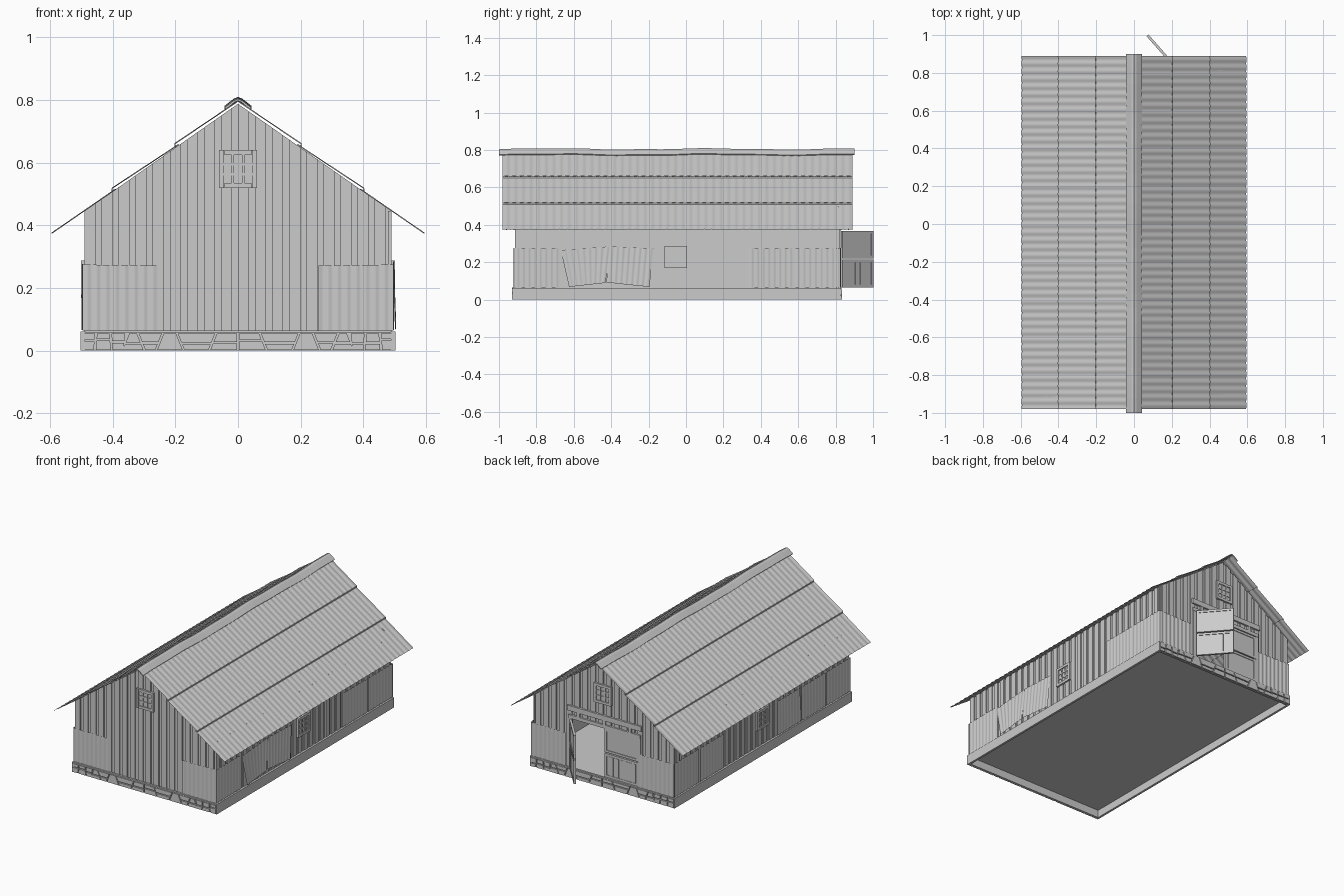
import bpy, bmesh, math, random
from mathutils import Vector, Matrix

if "Cube" in bpy.data.objects:
    bpy.data.objects.remove(bpy.data.objects["Cube"])

random.seed(4)
YF, YB, XW = -0.915, 0.82, 0.49          # wall planes


def finish(name, bm, matrix=None, thick=0, smooth=False):
    bmesh.ops.recalc_face_normals(bm, faces=bm.faces)
    me = bpy.data.meshes.new(name)
    bm.to_mesh(me)
    bm.free()
    ob = bpy.data.objects.new(name, me)
    bpy.context.collection.objects.link(ob)
    if matrix:
        ob.matrix_world = matrix
    if thick:
        m = ob.modifiers.new("thickness", 'SOLIDIFY')
        m.thickness, m.offset = thick, 0
    if smooth:
        for p in me.polygons:
            p.use_smooth = True
    return ob


def prism(bm, pts, d):
    """Extrude a closed polygon of 3D points along vector d."""
    d = Vector(d)
    a = [bm.verts.new(p) for p in pts]
    b = [bm.verts.new(Vector(p) + d) for p in pts]
    bm.faces.new(a)
    bm.faces.new(b[::-1])
    n = len(a)
    for i in range(n):
        bm.faces.new((a[i], b[i], b[(i + 1) % n], a[(i + 1) % n]))


def box(bm, x0, x1, y0, y1, z0, z1):
    prism(bm, [(x0, y0, z0), (x1, y0, z0), (x1, y0, z1), (x0, y0, z1)], (0, y1 - y0, 0))


def sheet(name, corners, waves, amp, out):
    """Thin corrugated sheet between corners (top a, top b, bottom b, bottom a), facing out."""
    a, b, c, d = map(Vector, corners)
    nrm = (b - a).cross(d - a).normalized()
    bm = bmesh.new()
    prev = None
    n = waves * 8
    for i in range(n + 1):
        t = i / n
        off = nrm * amp * math.cos(t * waves * 2 * math.pi)
        cur = (bm.verts.new(a.lerp(b, t) + off), bm.verts.new(d.lerp(c, t) + off))
        if prev:
            bm.faces.new((prev[0], cur[0], cur[1], prev[1]))
        prev = cur
    ob = finish(name, bm, smooth=True)
    if ob.data.polygons[0].normal.dot(Vector(out)) < 0:
        ob.data.flip_normals()
    return ob


def roof_z(x):
    return 0.788 - 0.699 * abs(x)


# Hollow foundation: raised floor, side sills, end plinths with a ledge
bm = bmesh.new()
box(bm, -0.49, 0.49, -0.912, 0.814, 0.048, 0.056)
for s in (-1, 1):
    box(bm, s * 0.488, s * 0.502, -0.928, 0.83, 0, 0.062)
for y in (-0.922, 0.812):
    box(bm, -0.488, 0.488, y, y + 0.012, 0, 0.058)
for y in (-0.929, 0.819):
    box(bm, -0.488, 0.488, y, y + 0.012, 0.056, 0.064)
finish("foundation", bm)

# Irregular stones along both gable ends
bm = bmesh.new()
edges = [0.0, 0.08, 0.185, 0.25, 0.31, 0.36, 0.405, 0.455, 0.5]
g = 0.003
for y, d in ((-0.92, -0.011), (0.822, 0.011)):
    for s in (-1, 1):
        for i in range(8):
            x0, x1 = edges[i] + g, edges[i + 1] - g
            k0 = 0 if i == 0 else 0.012 * (-1) ** i
            k1 = 0 if i == 7 else 0.012 * (-1) ** (i + 1)
            if i > 4:                       # squarer stones near the corners
                k0, k1 = k0 * 0.2, k1 * 0.2
            m = random.uniform(0.022, 0.036)
            rows = [(0.002, m - g), (m + g, 0.055)] if i != 2 else [(0.002, 0.055)]
            for z0, z1 in rows:
                f = lambda x, k, z: (s * (x + k * (z / 0.03 - 1)), y, z)
                prism(bm, [f(x0, k0, z0), f(x1, k1, z0), f(x1, k1, z1), f(x0, k0, z1)], (0, d, 0))
finish("foundation_stones", bm)


def boards(start, end, pairs):
    """Wide boards alternating with narrow recessed ones: (from, to, depth)."""
    w = (end - start) / pairs
    for i in range(pairs):
        a = start + i * w
        yield a, a + 0.65 * w, 0
        yield a + 0.65 * w, a + w, 0.007


# Gable walls of vertical boards; the back leaves a doorway
for name, y, s in (("front_wall_boards", YF, 1), ("back_wall_boards", YB, -1)):
    bm = bmesh.new()
    for x0, x1, dep in boards(-XW, XW, 18):
        door = s < 0 and -0.25 < (x0 + x1) / 2 < 0.22
        zb = 0.37 if door else 0.05
        yo = y + s * dep
        prism(bm, [(x0, yo, zb), (x1, yo, zb), (x1, yo, roof_z(x1)), (x0, yo, roof_z(x0))],
              (0, s * (0.012 - dep), 0))
    finish(name, bm)

# Long side walls
for name, s in (("left_wall_boards", -1), ("right_wall_boards", 1)):
    bm = bmesh.new()
    for y0, y1, dep in boards(YF, YB, 32):
        box(bm, s * (XW - dep), s * (XW - 0.012), y0, y1, 0.05, roof_z(XW))
    finish(name, bm)

# Roof: three overlapping corrugated courses per slope
for side, s in (("left", -1), ("right", 1)):
    for i, (x0, z0, x1, z1) in enumerate(((0.004, 0.794, 0.203, 0.660),
                                          (0.19, 0.658, 0.403, 0.518),
                                          (0.39, 0.516, 0.595, 0.375))):
        sheet(f"{side}_roof_course_{i + 1}", [(s * x0, -0.98, z0), (s * x0, 0.89, z0),
              (s * x1, 0.89, z1), (s * x1, -0.98, z1)], 46, 0.0018, (s, 0, 1.4))
    # shadowed lip under each overlap
    bm = bmesh.new()
    for x, z in ((0.203, 0.656), (0.403, 0.514)):
        prism(bm, [(s * x, -0.98, z + 0.003), (s * x, -0.98, z - 0.005), (s * (x - 0.006), -0.98, z)], (0, 1.87, 0))
    finish(f"{side}_roof_lips", bm)

# Slightly wavy ridge cap
bm = bmesh.new()
prof = [(-0.041, 0.775), (-0.012, 0.798), (0, 0.803), (0.012, 0.798), (0.041, 0.775)]
prev = None
for i in range(25):
    y = -1.0 + 1.9 * i / 24
    dz = 0.003 * math.sin(y * 7.5 + 0.6) + 0.0015 * math.sin(y * 19)
    cur = [bm.verts.new((x, y, z + dz)) for x, z in prof]
    if prev:
        for j in range(4):
            bm.faces.new((prev[j], prev[j + 1], cur[j + 1], cur[j]))
    prev = cur
finish("ridge_cap", bm, thick=0.006)

# Corrugated patches on the corners of both gables
for name, y, o in (("front", YF - 0.006, -1), ("back", YB + 0.006, 1)):
    for s in (-1, 1):
        sheet(f"{name}_patch_{'right' if s > 0 else 'left'}",
              [(s * 0.497, y, 0.275), (s * 0.257, y, 0.272), (s * 0.257, y, 0.064), (s * 0.497, y, 0.064)],
              8, 0.0018, (0, o, 0))

# Patches on the sides: (y, z) corners and outward lean; two hang crooked on the right
T, B = 0.277, 0.066
straight = [([(a, T), (b, T), (b, B), (a, B)], 0)
            for a, b in ((-0.918, -0.68), (0.335, 0.57), (0.58, 0.825))]
crooked = [([(-0.67, 0.265), (-0.405, 0.285), (-0.43, 0.09), (-0.625, 0.068)], 0.007),
           ([(-0.415, 0.285), (-0.175, 0.275), (-0.195, 0.068), (-0.425, 0.092)], 0.007)]
hung = [([(a, T), (b, T), (b, B), (a, B)], 0.002) for a, b in ((-0.67, -0.43), (-0.42, -0.19))]
for side, s, extra in (("left", -1, hung), ("right", 1, crooked)):
    for i, (c, lean) in enumerate(straight + extra):
        sheet(f"{side}_patch_{i + 1}",
              [(s * (0.496 + (lean if k > 1 else 0)), y, z) for k, (y, z) in enumerate(c)],
              8, 0.0018, (s, 0, 0))


# Windows: framed pane with muntins, built around the origin facing -y
def window(name, matrix):
    bm = bmesh.new()
    h = 0.06
    box(bm, -h, h, -0.003, 0.004, -h, h)
    for a in (-1, 1):
        box(bm, a * h, a * (h - 0.016), -0.011, 0, -h, h)
        box(bm, -h + 0.017, h - 0.017, -0.010, 0, a * h, a * (h - 0.016))
        c = a * 0.016
        box(bm, c - 0.004, c + 0.004, -0.008, 0, -h + 0.016, h - 0.016)
        box(bm, -h + 0.016, h - 0.016, -0.007, 0, c - 0.004, c + 0.004)
    finish(name, bm, matrix)


def place(x, y, z, deg):
    return Matrix.Translation((x, y, z)) @ Matrix.Rotation(math.radians(deg), 4, 'Z')


window("front_window", place(0, YF, 0.58, 0))
window("back_window", place(0, YB, 0.58, 180))
window("right_window", place(XW, -0.055, 0.228, 90))
window("left_window", place(-XW, -0.055, 0.228, -90))


# Split stable doors, hinged at the local origin and running along +x
def door(name, length, matrix):
    bm = bmesh.new()
    for z0, z1 in ((0.066, 0.214), (0.221, 0.368)):
        box(bm, 0, length, -0.003, 0.003, z0, z1)
        for y in (-0.007, 0.003):
            for x in (0, length - 0.016):
                box(bm, x, x + 0.016, y, y + 0.004, z0, z1)
            for z in (z0, z1 - 0.014):
                box(bm, 0.016, length - 0.016, y, y + 0.004, z, z + 0.014)
    for i in range(5):                      # lower planks
        x = 0.02 + i * (length - 0.04) / 5
        box(bm, x, x + (length - 0.04) / 5 - 0.006, -0.005, 0.005, 0.08, 0.198)
    finish(name, bm, matrix)


door("open_door", 0.222, place(0.218, 0.832, 0, math.degrees(math.atan2(0.165, -0.145))))
door("closed_door", 0.235, place(-0.245, YB - 0.004, 0, 0))

# Door posts, lintel boards and brackets
bm = bmesh.new()
for x0, x1 in ((0.215, 0.235), (-0.262, -0.245)):
    box(bm, x0, x1, YB - 0.01, YB + 0.006, 0.06, 0.375)
box(bm, -0.262, 0.24, YB - 0.006, YB + 0.008, 0.37, 0.392)
box(bm, -0.27, 0.245, YB - 0.004, YB + 0.01, 0.418, 0.45)
for x in (-0.2, -0.02, 0.16):
    box(bm, x, x + 0.02, YB, YB + 0.008, 0.392, 0.418)
finish("door_frame", bm)
